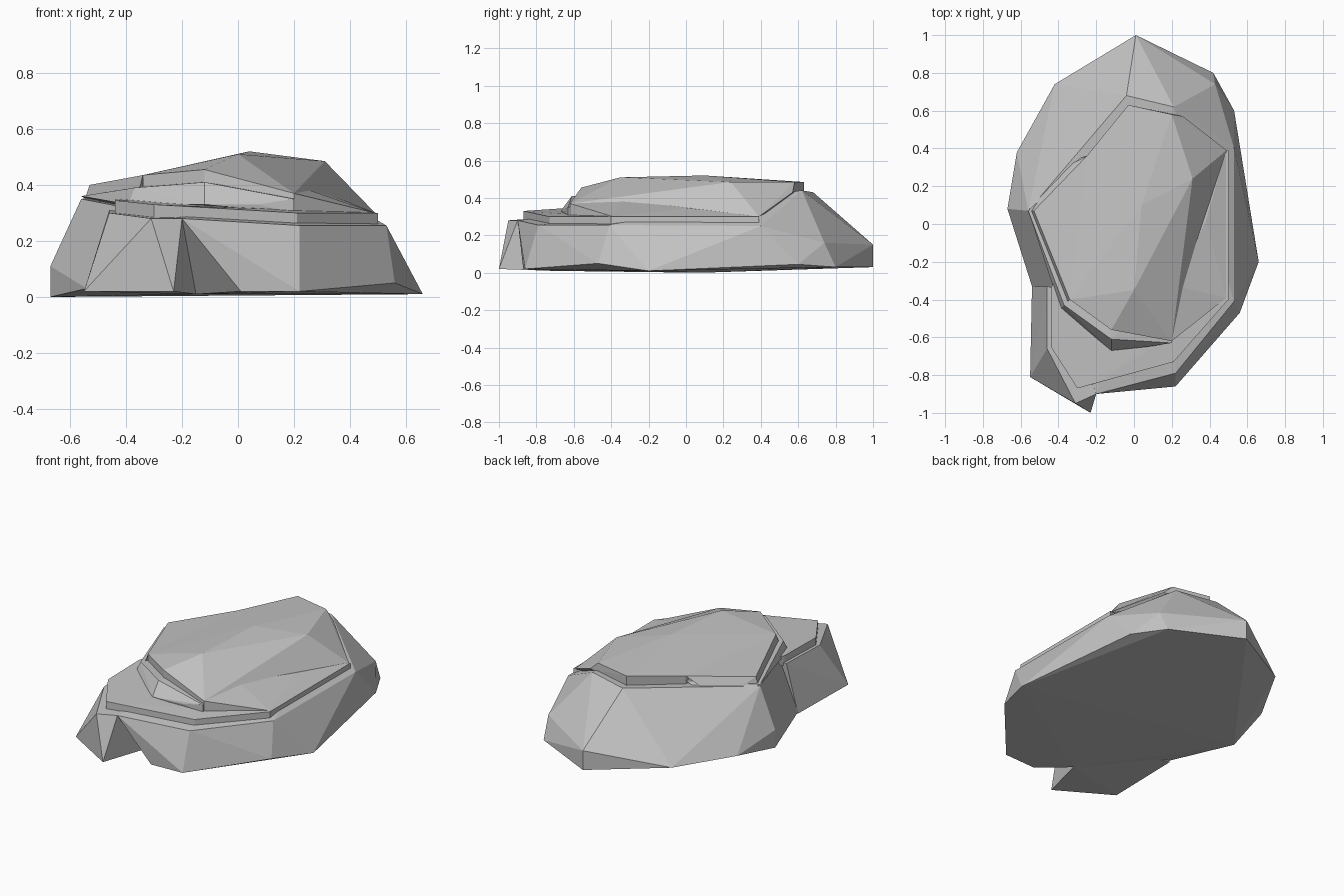
import bpy
import bmesh

default_cube = bpy.data.objects.get("Cube")
if default_cube:
    bpy.data.objects.remove(default_cube, do_unlink=True)

# One plain stone colour
stone = bpy.data.materials.new("stone_grey")
stone.use_nodes = True
colour = (0.55, 0.55, 0.55, 1)
stone.diffuse_color = colour
shader = next(n for n in stone.node_tree.nodes if n.type == 'BSDF_PRINCIPLED')
shader.inputs["Base Color"].default_value = colour
shader.inputs["Roughness"].default_value = 0.9


def chunk(name, corners):
    """Make a flat-faced block of stone wrapped tightly around its corner points."""
    bm = bmesh.new()
    for corner in corners:
        bm.verts.new(corner)
    bmesh.ops.convex_hull(bm, input=list(bm.verts))
    loose = [v for v in bm.verts if not v.link_faces]
    bmesh.ops.delete(bm, geom=loose, context='VERTS')
    # Merge triangles that share a plane into clean facets
    bmesh.ops.dissolve_limit(bm, angle_limit=0.02, verts=list(bm.verts), edges=list(bm.edges))
    bmesh.ops.recalc_face_normals(bm, faces=list(bm.faces))
    mesh = bpy.data.meshes.new(name)
    bm.to_mesh(mesh)
    bm.free()
    mesh.materials.append(stone)
    obj = bpy.data.objects.new(name, mesh)
    bpy.context.collection.objects.link(obj)
    return obj


def slab(outline, thickness):
    """Give the corners of a thin layer: its top outline and the same outline lowered."""
    return outline + [(x, y, z - thickness) for x, y, z in outline]


# Broad lower boulder: ground outline, then the shoulder it rises to
ground = [
    (.01, 1, .03), (.42, .8, .03), (.53, .6, .045), (.66, -.2, .01),
    (.56, -.47, .05), (.22, -.86, .02), (.01, -.87, .02), (-.15, -.71, .01),
    (-.54, -.33, .03), (-.67, .08, 0), (-.62, .38, .05), (-.42, .74, .06),
]
shoulder = [
    (.01, 1, .15), (.43, .74, .16), (.53, .4, .25), (.53, -.41, .255),
    (.22, -.79, .255), (-.2, -.9, .28), (-.56, .07, .35), (-.67, .08, .11),
    (-.45, .31, .28), (-.04, .68, .43), (.21, .62, .44),
]
chunk("lower_boulder", ground + shoulder)

# Block jutting out at the front corner, with a cleft beside it
chunk("front_block", [
    (-.55, -.81, .02), (-.54, -.33, .02), (-.23, -1, .02), (-.15, -.71, .01),
    (-.2, -.9, .28), (-.31, -.95, .28), (-.46, -.66, .3), (-.46, -.33, .31),
    (-.15, -.4, .02), (-.15, -.4, .28),
])

# Thin shelf layer sitting just inside the shoulder
chunk("shelf_layer", slab([
    (.5, .39, .3), (.5, -.4, .3), (.21, -.73, .3), (-.2, -.84, .325),
    (-.3, -.87, .33), (-.44, -.65, .345), (-.44, -.34, .35), (-.2, .2, .35),
], .06))

# Lower step of the crown
chunk("crown_step", [
    (-.56, .07, .36), (-.37, -.43, .39), (-.39, -.45, .33), (-.12, -.61, .41),
    (-.12, -.67, .33), (.07, -.65, .33), (.2, -.63, .35), (.2, -.63, .3),
    (-.44, .3, .29), (-.25, .36, .41), (.2, -.3, .36),
])

# Crown with its ridge
chunk("crown", [
    (.04, .1, .52), (0, -.35, .51), (.31, .24, .485), (-.03, .63, .485),
    (.2, .58, .485), (.26, .57, .43), (-.03, .63, .42), (-.25, .36, .44),
    (-.27, .04, .42), (-.34, -.4, .435), (-.12, -.56, .455), (.2, -.62, .37),
    (.23, -.33, .39), (.49, .39, .3), (-.34, -.4, .36), (-.12, -.56, .36),
    (.2, -.62, .3), (-.25, .36, .36),
])

# Lower facets that flank the crown on either side
chunk("dipped_flank", [
    (-.53, .07, .4), (-.27, .04, .42), (-.34, -.4, .435), (-.25, .36, .44),
    (-.43, .27, .3), (-.55, .07, .34), (-.36, -.42, .35), (-.2, .1, .34),
])
chunk("side_slope", [
    (.49, .39, .3), (.49, -.39, .3), (.38, .02, .345), (.23, -.33, .39),
    (.2, -.62, .37), (.2, -.62, .29), (.2, .1, .3),
])
